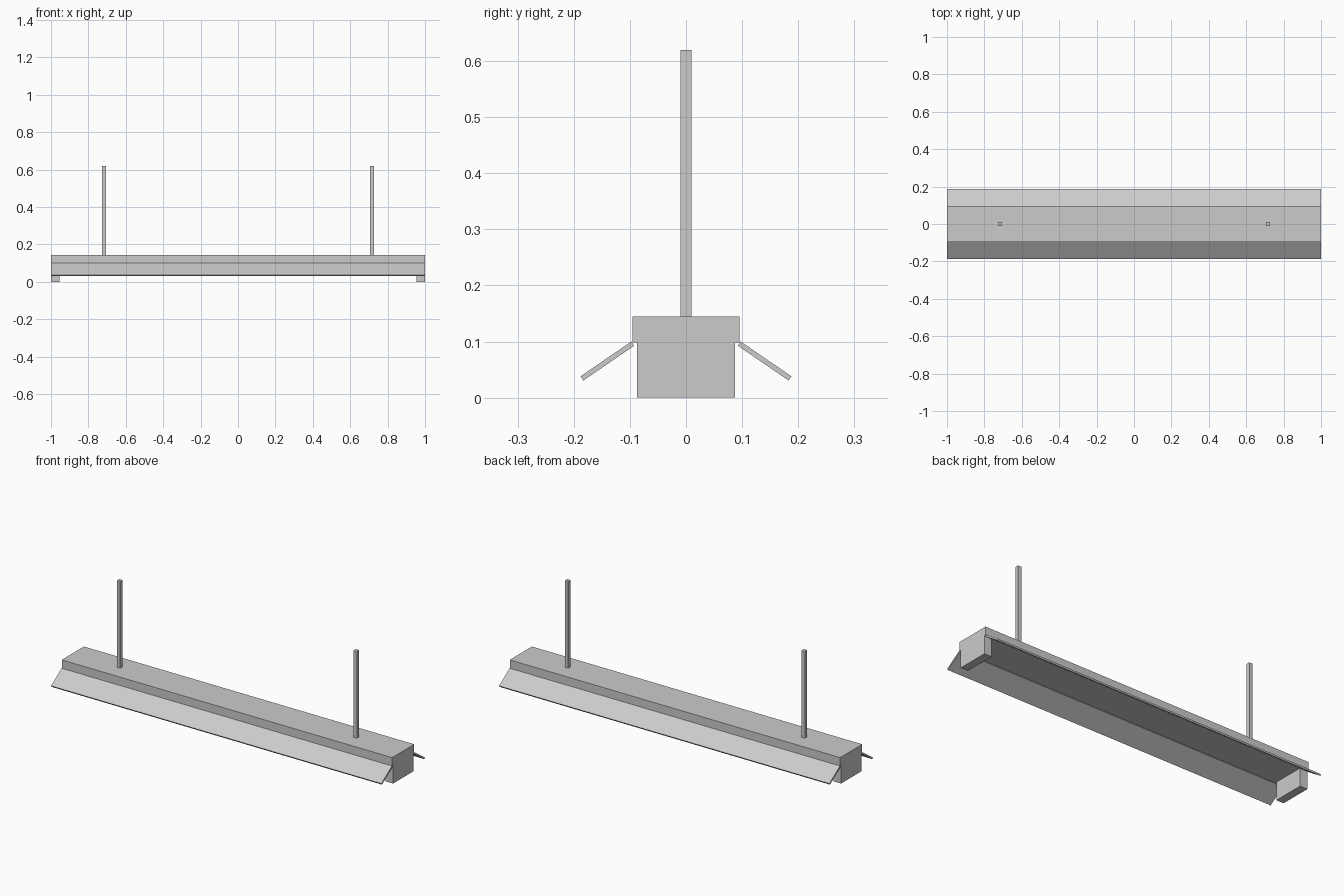
import bpy
import bmesh
from mathutils import Vector

if "Cube" in bpy.data.objects:
    bpy.data.objects.remove(bpy.data.objects["Cube"])


def prism(name, profile, x0, x1):
    """Extrude a (y, z) profile along x."""
    bm = bmesh.new()
    face = bm.faces.new([bm.verts.new((x0, y, z)) for y, z in profile])
    ext = bmesh.ops.extrude_face_region(bm, geom=[face])
    moved = [g for g in ext["geom"] if isinstance(g, bmesh.types.BMVert)]
    bmesh.ops.translate(bm, verts=moved, vec=Vector((x1 - x0, 0, 0)))
    bmesh.ops.recalc_face_normals(bm, faces=bm.faces)
    mesh = bpy.data.meshes.new(name)
    bm.to_mesh(mesh)
    bm.free()
    obj = bpy.data.objects.new(name, mesh)
    bpy.context.collection.objects.link(obj)
    return obj


def box(name, x0, x1, half_y, z0, z1):
    rect = [(-half_y, z0), (half_y, z0), (half_y, z1), (-half_y, z1)]
    return prism(name, rect, x0, x1)


# Long fixture body
box("housing", -1, 1, 0.0955, 0.0985, 0.145)

# Lamp holders at both ends and square hanging rods
for side, s in (("left", -1), ("right", 1)):
    inner, outer = sorted((s * 0.955, s * 1.0))
    box(f"{side}_lamp_holder", inner, outer, 0.0875, 0.0, 0.0985)
    box(f"{side}_hanging_rod", s * 0.716 - 0.0098, s * 0.716 + 0.0098,
        0.0098, 0.145, 0.62)

# Thin sloping reflector wings, front and back
wing = [(0.0975, 0.1), (0.188, 0.038), (0.183, 0.0305), (0.0925, 0.0925)]
for side, s in (("front", -1), ("back", 1)):
    prism(f"{side}_reflector", [(s * y, z) for y, z in wing], -1, 1)
